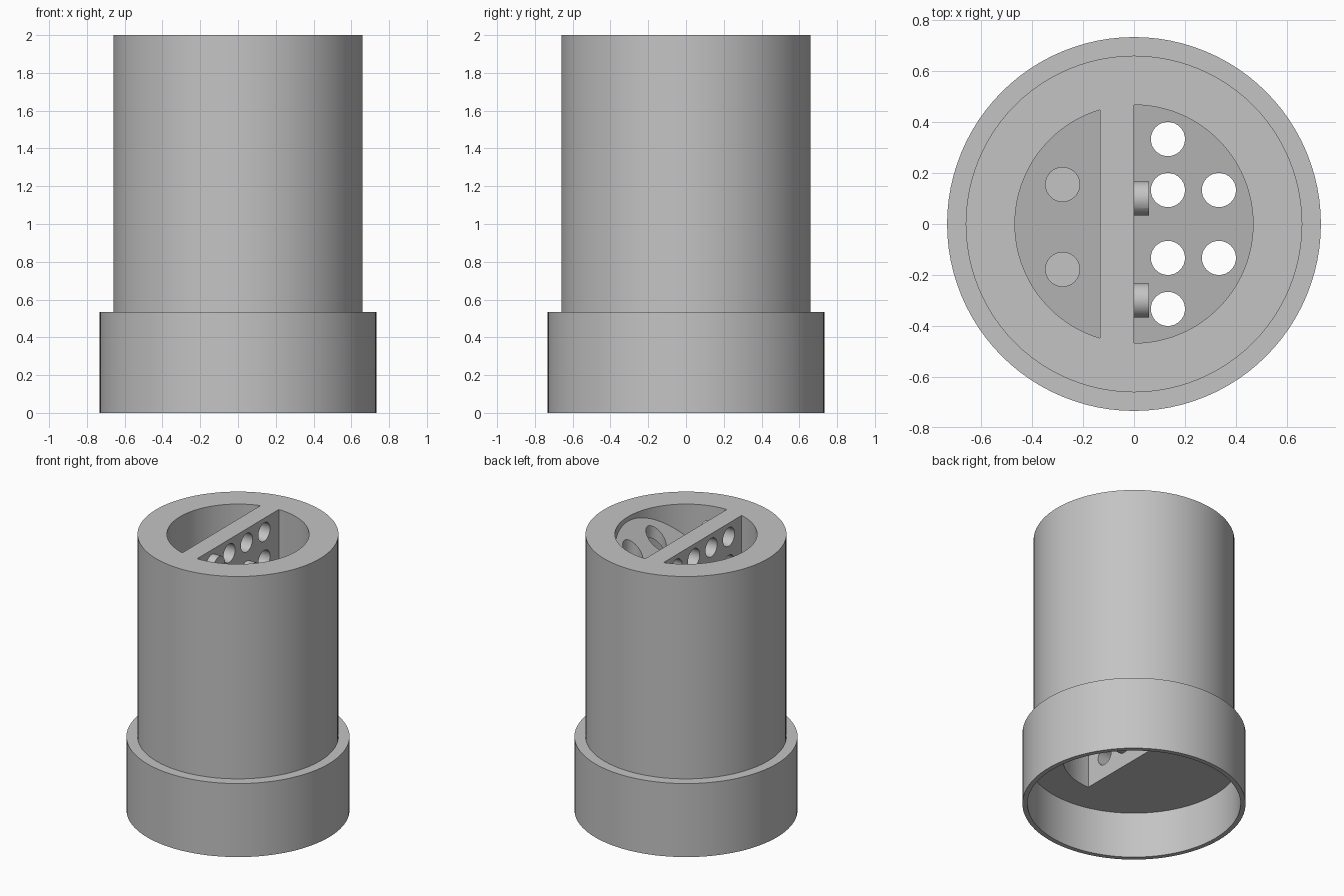
import bpy
import bmesh
from math import acos, cos, pi, radians, sin
from mathutils import Matrix

SEG = 96
BORE = 0.467
WALL_X = -0.133
HOLE = 0.067

cube = bpy.data.objects.get("Cube")
if cube:
    bpy.data.objects.remove(cube, do_unlink=True)

grey = bpy.data.materials.new("plain grey")
grey.use_nodes = True
grey.diffuse_color = (0.55, 0.55, 0.55, 1)
grey.node_tree.nodes["Principled BSDF"].inputs["Base Color"].default_value = grey.diffuse_color


def make_object(name, bm):
    bmesh.ops.recalc_face_normals(bm, faces=bm.faces)
    mesh = bpy.data.meshes.new(name)
    bm.to_mesh(mesh)
    bm.free()
    mesh.materials.append(grey)
    obj = bpy.data.objects.new(name, mesh)
    bpy.context.collection.objects.link(obj)
    return obj


def lathe(name, profile):
    """Spin an (r, z) profile, starting and ending on the axis."""
    bm = bmesh.new()
    verts = [bm.verts.new((r, 0, z)) for r, z in profile]
    edges = [bm.edges.new(pair) for pair in zip(verts, verts[1:])]
    bmesh.ops.spin(bm, geom=verts + edges, cent=(0, 0, 0), axis=(0, 0, 1),
                   angle=2 * pi, steps=SEG)
    bmesh.ops.remove_doubles(bm, verts=bm.verts, dist=0.0001)
    return make_object(name, bm)


def chamber(name, start, end, radius, bottom, top, slope=0):
    """Upright prism over a circle segment, optionally sheared along x."""
    bm = bmesh.new()
    steps = SEG // 2
    angles = [start + (end - start) * i / steps for i in range(steps + 1)]
    points = [(radius * cos(a), radius * sin(a)) for a in angles]
    low, high = [[bm.verts.new((x, y, z + slope * x)) for x, y in points]
                 for z in (bottom, top)]
    bm.faces.new(low)
    bm.faces.new(high)
    for i in range(len(points)):
        j = (i + 1) % len(points)
        bm.faces.new((low[i], low[j], high[j], high[i]))
    return make_object(name, bm)


def drills(name, centres, depth, turn):
    """A set of parallel round cutters."""
    bm = bmesh.new()
    for centre in centres:
        bmesh.ops.create_cone(bm, cap_ends=True, segments=32, radius1=HOLE,
                              radius2=HOLE, depth=depth,
                              matrix=Matrix.Translation(centre) @ turn)
    return make_object(name, bm)


def cut(target, cutter):
    cutter.hide_render = True
    mod = target.modifiers.new("cut", 'BOOLEAN')
    mod.operation = 'DIFFERENCE'
    mod.solver = 'EXACT'
    mod.object = cutter
    bpy.context.view_layer.objects.active = target
    bpy.ops.object.modifier_apply(modifier=mod.name)
    bpy.data.objects.remove(cutter, do_unlink=True)


# Stepped tube with a thin-walled socket at the bottom
body = lathe("tube_body", [(0, 0.333), (0.7, 0.333), (0.7, 0), (0.733, 0),
                           (0.733, 0.533), (0.66, 0.533), (0.66, 2), (0, 2)])

# Two chambers leave a dividing wall across the bore
left_arc = (-pi / 2, pi / 2)
edge = acos(WALL_X / BORE)
right_arc = (edge, 2 * pi - edge)
for arc in (left_arc, right_arc):
    cut(body, chamber("chamber_cutter", *arc, BORE, 0.2, 2.2))

# Rows of cross holes through the dividing wall
rows = [(WALL_X / 2, y, 1.9 - 0.2 * row)
        for row in range(8) for y in (-0.3, -0.1, 0.1, 0.3)]
cut(body, drills("cross_hole_cutter", rows, 0.25, Matrix.Rotation(pi / 2, 4, 'Y')))

# Sloping perforated baffle, one piece in each chamber
left_holes = [(0.133, y, 1) for y in (-0.333, -0.133, 0.133, 0.333)]
left_holes += [(0.333, y, 1) for y in (-0.133, 0.133)]
right_holes = [(-0.28, y, 1) for y in (-0.178, 0.155)]
parts = [body]
for name, arc, holes in (("left_baffle", left_arc, left_holes),
                         ("right_baffle", right_arc, right_holes)):
    baffle = chamber(name, *arc, BORE, 1.41, 1.5, slope=1)
    cut(baffle, drills("baffle_hole_cutter", holes, 3, Matrix.Identity(4)))
    parts.append(baffle)

# Smooth the round walls, keep the rims sharp
bpy.ops.object.select_all(action='DESELECT')
for part in parts:
    part.select_set(True)
bpy.context.view_layer.objects.active = body
bpy.ops.object.shade_smooth_by_angle(angle=radians(30))
